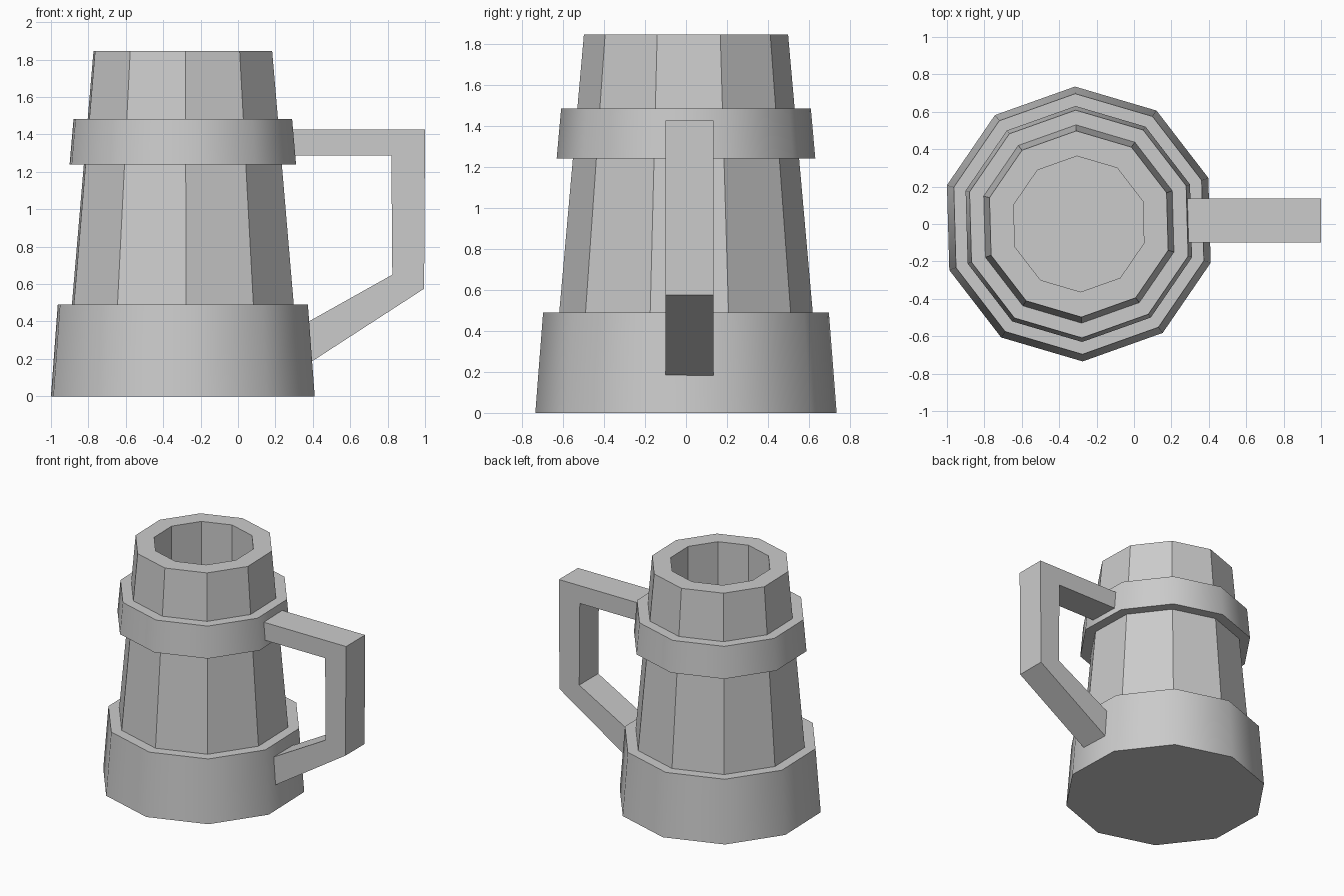
import bpy, bmesh
from math import cos, sin, tau, radians

if "Cube" in bpy.data.objects:
    bpy.data.objects.remove(bpy.data.objects["Cube"])

SIDES = 10
TURN = radians(19.6)
CENTRE_X = -0.295

grey = bpy.data.materials.new("plain grey")
grey.use_nodes = True
GREY = (0.6, 0.6, 0.6, 1)
grey.diffuse_color = GREY
grey.node_tree.nodes["Principled BSDF"].inputs["Base Color"].default_value = GREY


def finish(name, bm, smooth=False):
    bmesh.ops.recalc_face_normals(bm, faces=bm.faces)
    mesh = bpy.data.meshes.new(name)
    bm.to_mesh(mesh)
    bm.free()
    mesh.materials.append(grey)
    obj = bpy.data.objects.new(name, mesh)
    bpy.context.collection.objects.link(obj)
    if smooth:
        bpy.ops.object.select_all(action="DESELECT")
        obj.select_set(True)
        bpy.context.view_layer.objects.active = obj
        bpy.ops.object.shade_smooth_by_angle(angle=radians(40))
    return obj


def turned(name, profile, closed=False, smooth=False):
    """Ten-sided solid from (radius, height) points; closed makes a hoop."""
    bm = bmesh.new()
    rings = []
    for r, z in profile:
        angles = [TURN + tau * i / SIDES for i in range(SIDES)]
        rings.append([bm.verts.new((CENTRE_X + r * cos(a), r * sin(a), z)) for a in angles])
    pairs = list(zip(rings, rings[1:]))
    if closed:
        pairs.append((rings[-1], rings[0]))
    else:
        bm.faces.new(rings[0])
        bm.faces.new(rings[-1])
    for low, high in pairs:
        for i in range(SIDES):
            j = (i + 1) % SIDES
            bm.faces.new((low[i], low[j], high[j], high[i]))
    return finish(name, bm, smooth)


# Hollow tapering body with a thick rim
turned("body", [(0.66, 0.02), (0.498, 1.845), (0.363, 1.845), (0.363, 0.35)])

# Wide solid foot and the hoop under the rim
turned("base_band", [(0.735, 0), (0.697, 0.49)], smooth=True)
turned("upper_band", [(0.5, 1.24), (0.631, 1.24), (0.609, 1.483), (0.5, 1.483)],
       closed=True, smooth=True)

# Angular handle: side outline extruded across its width
outline = [(0.2, 1.425), (1.0, 1.425), (0.995, 0.575), (0.2, 0.06),
           (0.2, 0.3), (0.825, 0.65), (0.82, 1.287), (0.2, 1.287)]
bm = bmesh.new()
face = bm.faces.new([bm.verts.new((x, -0.1, z)) for x, z in outline])
side = bmesh.ops.extrude_face_region(bm, geom=[face])
moved = [v for v in side["geom"] if isinstance(v, bmesh.types.BMVert)]
bmesh.ops.translate(bm, verts=moved, vec=(0, 0.235, 0))
finish("handle", bm)
